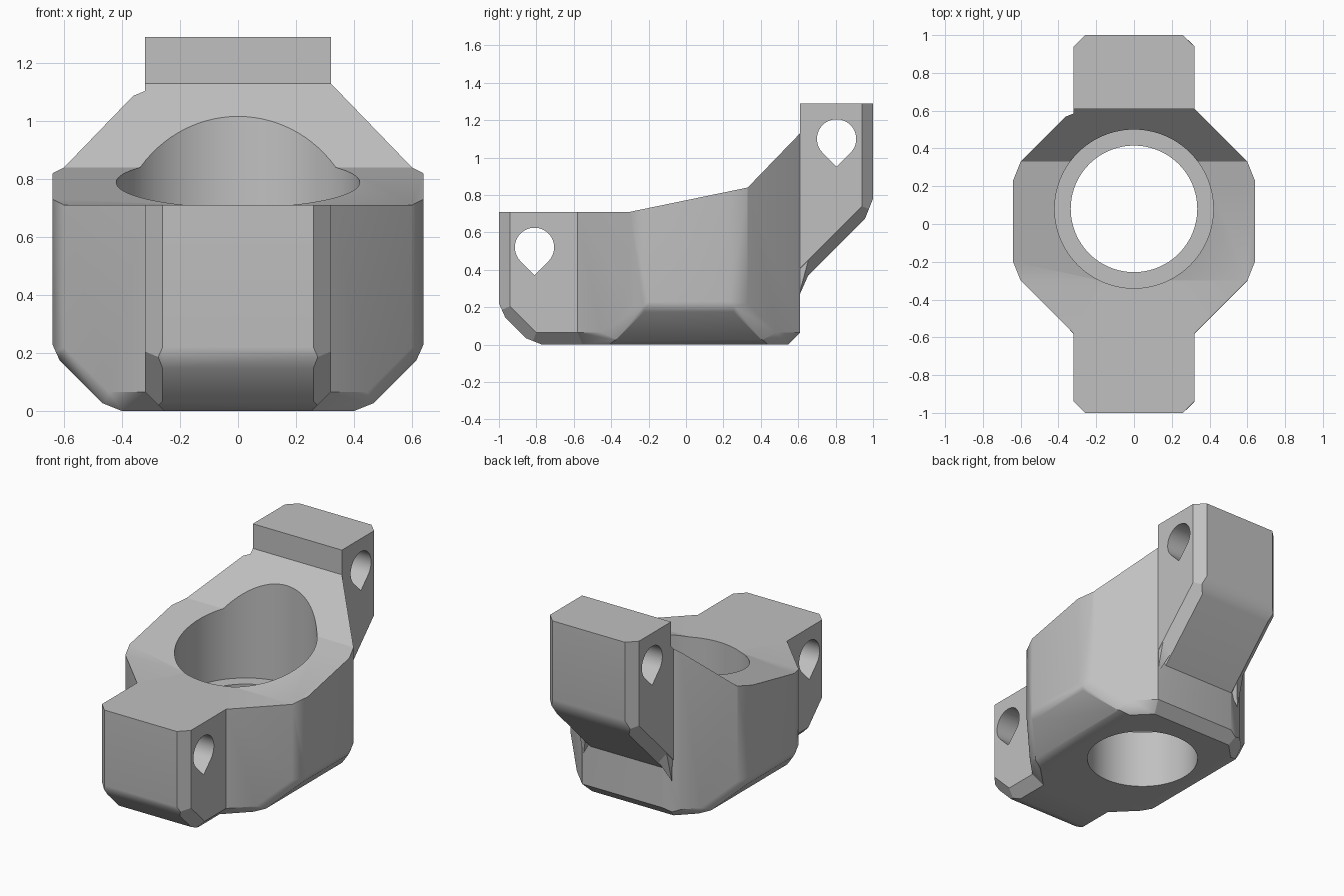
import bpy, bmesh, math
from mathutils import Vector

old = bpy.data.objects.get("Cube")
if old:
    bpy.data.objects.remove(old, do_unlink=True)

grey = bpy.data.materials.new("plain_grey")
grey.use_nodes = True
colour = (0.53, 0.53, 0.53, 1)
grey.diffuse_color = colour
grey.node_tree.nodes["Principled BSDF"].inputs["Base Color"].default_value = colour


def finish(bm, name):
    bmesh.ops.recalc_face_normals(bm, faces=bm.faces)
    mesh = bpy.data.meshes.new(name)
    bm.to_mesh(mesh)
    bm.free()
    mesh.materials.append(grey)
    obj = bpy.data.objects.new(name, mesh)
    bpy.context.collection.objects.link(obj)
    return obj


def slice_off(bm, co, no):
    geom = bm.verts[:] + bm.edges[:] + bm.faces[:]
    bmesh.ops.bisect_plane(bm, geom=geom, dist=1e-5, plane_co=co,
                           plane_no=Vector(no).normalized(), clear_outer=True)
    rim = [e for e in bm.edges if e.is_boundary]
    if rim:
        bmesh.ops.holes_fill(bm, edges=rim, sides=0)


def carved_block(name, lo, hi, planes, extra=()):
    """Box trimmed by planes; each plane is repeated on the other side in x."""
    bm = bmesh.new()
    bmesh.ops.create_cube(bm, size=1)
    for v in bm.verts:
        v.co = [(a + b) / 2 + c * (b - a) for a, b, c in zip(lo, hi, v.co)]
    for co, no in planes:
        slice_off(bm, co, no)
        if no[0]:
            slice_off(bm, (-co[0], co[1], co[2]), (-no[0], no[1], no[2]))
    for co, no in extra:
        slice_off(bm, co, no)
    return finish(bm, name)


def extruded_x(name, profile, half):
    """Prism along x from a (y, z) profile."""
    bm = bmesh.new()
    face = bm.faces.new([bm.verts.new((-half, y, z)) for y, z in profile])
    new = bmesh.ops.extrude_face_region(bm, geom=[face])["geom"]
    for v in new:
        if isinstance(v, bmesh.types.BMVert):
            v.co.x = half
    return finish(bm, name)


def cylinder(name, radius, y, z0, z1):
    bm = bmesh.new()
    bmesh.ops.create_cone(bm, cap_ends=True, segments=96, radius1=radius,
                          radius2=radius, depth=z1 - z0)
    bmesh.ops.translate(bm, verts=bm.verts, vec=(0, y, (z0 + z1) / 2))
    return finish(bm, name)


def teardrop(name, y, z, r):
    arc = [math.radians(-45 + 270 * i / 36) for i in range(37)]
    pts = [(y + r * math.cos(a), z + r * math.sin(a)) for a in arc]
    return extruded_x(name, pts + [(y, z - r * math.sqrt(2))], 1)


def combine(base, other, operation):
    mod = base.modifiers.new("join", "BOOLEAN")
    mod.operation = operation
    mod.solver = "EXACT"
    mod.object = other
    bpy.context.view_layer.objects.active = base
    bpy.ops.object.modifier_apply(modifier=mod.name)
    bpy.data.objects.remove(other, do_unlink=True)


# Eight-sided central body with chamfered lower rim
body_planes = [
    ((.6, .33, 0), (1, 1, 0)), ((.6, -.3, 0), (1, -1, 0)),
    ((.6, .33, 0), (1, .4, 0)), ((.6, -.3, 0), (1, -.4, 0)),
    ((.44, 0, 0), (1, 0, -1)),
    ((.64, 0, .23), (1, 0, -.45)), ((.4, 0, 0), (.4, 0, -1)),
    ((.6, -.3, .22), (2, -1, -1)), ((.6, .33, .22), (2, 1, -1)),
    ((.46, -.44, .065), (1, -1, -1.41)), ((.46, .47, .065), (1, 1, -1.41)),
    ((0, .61, .065), (0, 1, -1)),
]
rounded_corner = [((-.37, .565, 0), (-.4, 1, 0))]
body = carved_block("clamp_body", (-.64, -.58, 0), (.64, .61, 1.4),
                    body_planes, rounded_corner)

# Front lug
front_lug = carved_block("front_lug", (-.32, -1, 0), (.32, -.45, 1), [
    ((0, -.82, 0), (0, -1, -1)),
    ((0, -1, .22), (0, -1, -.45)), ((0, -.77, 0), (0, -.4, -1)),
    ((.32, -.94, 0), (1, -1, 0)), ((.32, -.7, .065), (1, 0, -1)),
    ((.32, -.735, 0), (1, -.707, -.707))])

# Raised rear lug with sloping underside
rear_lug = carved_block("rear_lug", (-.32, .57, .2), (.32, 1, 1.29), [
    ((0, .61, .325), (0, 1, -1)), ((0, 1, .78), (0, 1, -.4)),
    ((.32, .94, 0), (1, 1, 0)),
    ((.32, .61, .41), (1, .707, -.707))])

combine(body, front_lug, "UNION")
combine(body, rear_lug, "UNION")

# Small pointed gussets under the rear lug
for side in (-1, 1):
    bm = bmesh.new()
    for x, y, z in ((.318, .59, .45), (.318, .6, .25), (.318, .655, .455),
                    (.25, .59, .36), (.262, .66, .385)):
        bm.verts.new((side * x, y, z))
    bmesh.ops.convex_hull(bm, input=bm.verts)
    combine(body, finish(bm, "gusset"), "UNION")

# Stepped top, bore with ledge, teardrop pin holes
top_profile = [(-1.2, .71), (-.3, .71), (.33, .84), (.61, 1.13), (.61, 2), (-1.2, 2)]
for cutter in (extruded_x("top_cutter", top_profile, 1),
               cylinder("bore_cutter", .42, .08, .38, 2),
               cylinder("through_cutter", .335, .08, -.5, 1),
               teardrop("front_pin_cutter", -.81, .52, .105),
               teardrop("rear_pin_cutter", .805, 1.1, .105)):
    combine(body, cutter, "DIFFERENCE")

# Soft shading on shallow edges only
bpy.ops.object.select_all(action="DESELECT")
body.select_set(True)
bpy.context.view_layer.objects.active = body
bpy.ops.object.shade_smooth_by_angle(angle=math.radians(30))
weighted = body.modifiers.new("weighted_normals", "WEIGHTED_NORMAL")
weighted.keep_sharp = True
